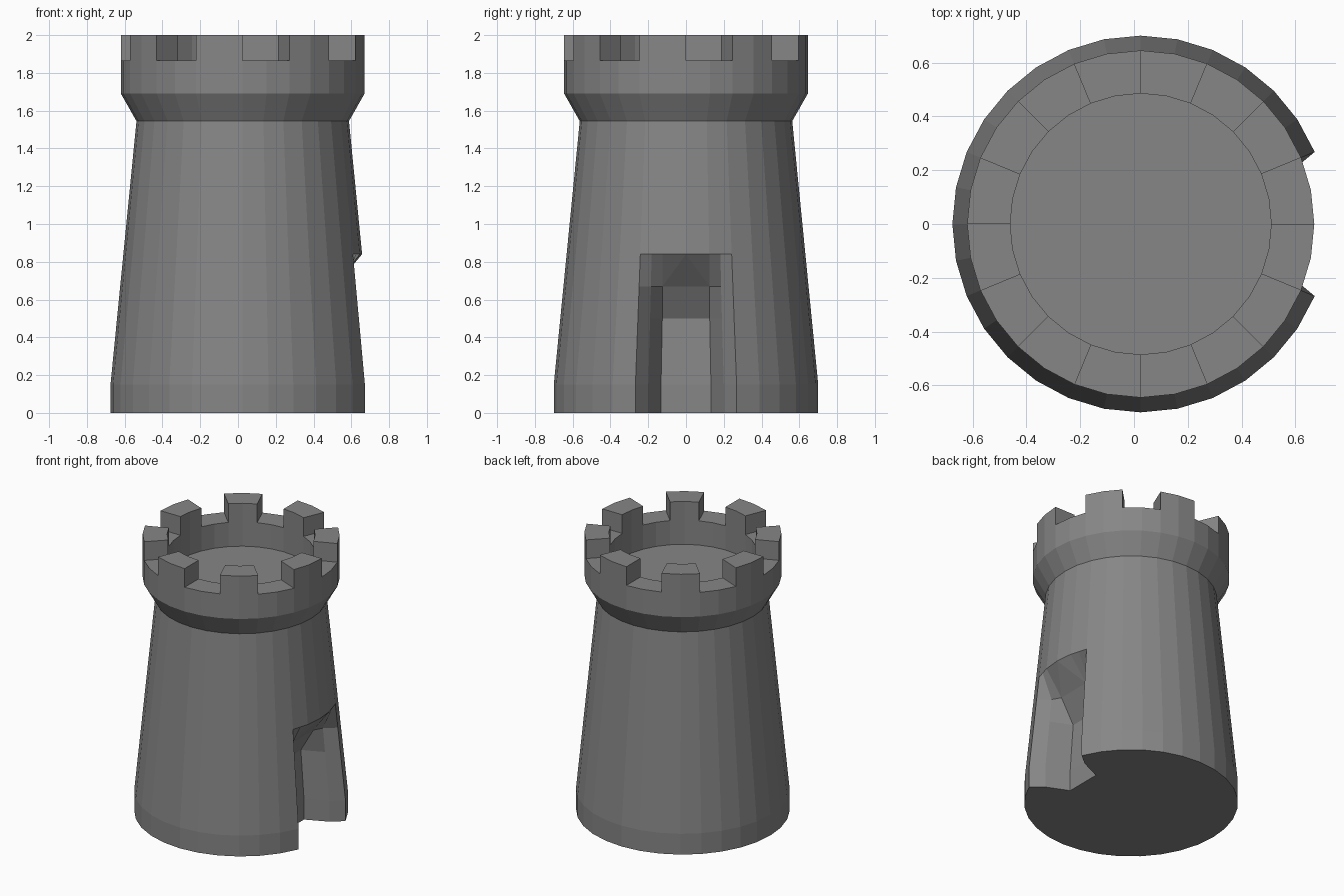
import bpy, bmesh
from math import sin, cos, tau

if "Cube" in bpy.data.objects:
    bpy.data.objects.remove(bpy.data.objects["Cube"])

SEG = 32
CX = 0.025          # tower axis; the doorway shortens the +x side
DOOR = 2            # doorway spans two segments each side of +x

bm = bmesh.new()


def ring(r, z):
    return [bm.verts.new((CX + r * cos(tau * i / SEG), r * sin(tau * i / SEG), z))
            for i in range(SEG)]


def bridge(a, b, skip=()):
    return [bm.faces.new((a[i], a[(i + 1) % SEG], b[(i + 1) % SEG], b[i]))
            for i in range(SEG) if i not in skip]


def radius(z):
    return 0.70 if z <= 0.15 else 0.70 - (z - 0.15) * 0.1375 / 1.395


# Outer wall, rim top, inner wall and sunken roof floor
door_segs = {i % SEG for i in range(-DOOR, DOOR)}
levels = [0, 0.15, 0.50, 0.67, 0.84, 1.545]
rings = [ring(radius(z), z) for z in levels]
rings += [ring(r, z) for r, z in [(0.645, 1.69), (0.645, 1.865),
                                  (0.485, 1.865), (0.485, 1.69)]]
rim = []
for k in range(len(rings) - 1):
    faces = bridge(rings[k], rings[k + 1], door_segs if k < 4 else ())
    if k == 7:
        rim = faces
bm.faces.new(rings[-1])


# Doorway: two bent side walls, each with a mid and an inner column
def column(x, y, zs):
    return [bm.verts.new((CX + x * radius(z) / 0.7, y * radius(z) / 0.7, z)) for z in zs]


head = rings[4]
mids, inners = {}, {}
for s in (-1, 1):
    out = [rings[k][s * DOOR] for k in range(4)]
    mid = column(0.565, 0.20 * s, levels[:4])
    inn = column(0.41, 0.132 * s, levels[:3])
    inn.append(bm.verts.new((CX + 0.49, 0.125 * s, 0.67)))
    for a, b in ((out, mid), (mid, inn)):
        for k in range(3):
            bm.faces.new((a[k], a[k + 1], b[k + 1], b[k]))
    # corner of the door head
    edge = bm.edges.get((head[s], head[s * DOOR]))
    split = bmesh.utils.edge_split(edge, head[s], 0.5)[1]
    bm.faces.new((head[s * DOOR], split, mid[3], out[3]))
    bm.faces.new((split, head[s], inn[3], mid[3]))
    bm.faces.new((head[s], head[0], inn[3]))
    mids[s], inners[s] = mid, inn

# Door head centre, sloped ceiling and back wall
l, r = inners[-1], inners[1]
bm.faces.new((head[0], l[3], r[3]))
for k in range(3):
    bm.faces.new((l[k], r[k], r[k + 1], l[k + 1]))

# Underside, following the doorway outline
base = [rings[0][i] for i in range(DOOR, SEG - DOOR + 1)]
bm.faces.new(base + [mids[-1][0], l[0], r[0], mids[1][0]])

# Merlons: every other pair of rim segments raised
raised = [f for i, f in enumerate(rim) if i % 4 >= 2]
ext = bmesh.ops.extrude_face_region(bm, geom=raised)
top = [v for v in ext["geom"] if isinstance(v, bmesh.types.BMVert)]
bmesh.ops.translate(bm, verts=top, vec=(0, 0, 0.135))
left = [f for f in raised if f.is_valid]
if left:
    bmesh.ops.delete(bm, geom=left, context='FACES_ONLY')

bmesh.ops.recalc_face_normals(bm, faces=bm.faces[:])
mesh = bpy.data.meshes.new("castle_tower")
bm.to_mesh(mesh)
bm.free()

# Dark stone colour
stone = bpy.data.materials.new("dark_stone")
stone.diffuse_color = (0.24, 0.24, 0.24, 1)
stone.use_nodes = True
stone.node_tree.nodes["Principled BSDF"].inputs["Base Color"].default_value = stone.diffuse_color
mesh.materials.append(stone)
bpy.context.collection.objects.link(bpy.data.objects.new("castle_tower", mesh))
